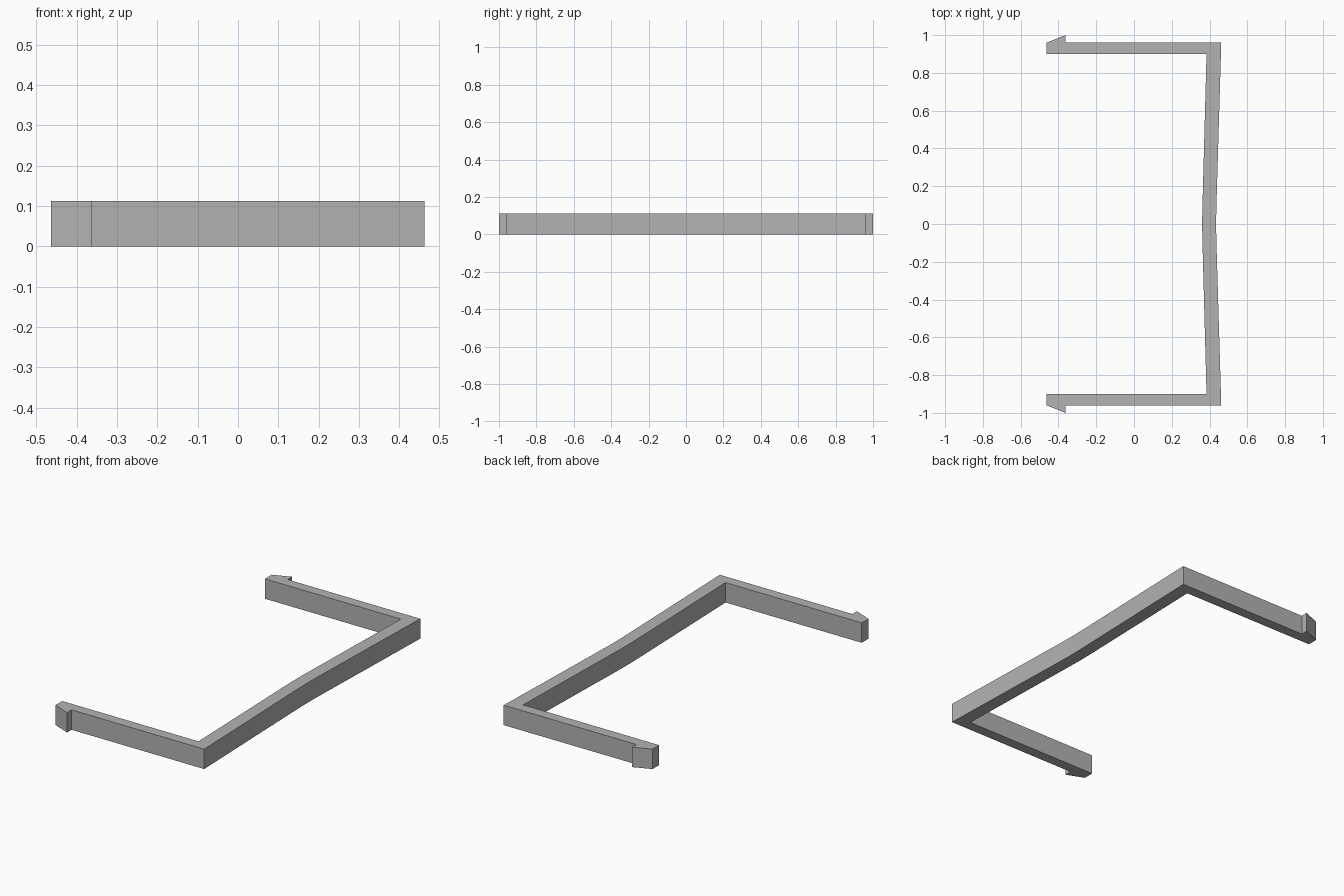
import bpy, bmesh

cube = bpy.data.objects.get("Cube")
if cube:
    bpy.data.objects.remove(cube, do_unlink=True)

HEIGHT = 0.112

grey = bpy.data.materials.new("plain grey")
grey.use_nodes = True
colour = (0.45, 0.45, 0.45, 1)
grey.diffuse_color = colour
grey.node_tree.nodes["Principled BSDF"].inputs["Base Color"].default_value = colour

# Half outline: bowed spine outside, arm, barbed tip, then back along the inside
half = [(0.435, 0.03), (0.437, 0.12), (0.462, 0.96), (-0.363, 0.96), (-0.363, 1.0),
        (-0.463, 0.96), (-0.463, 0.9), (0.384, 0.9), (0.363, 0.12), (0.361, 0.03)]
outline = half + [(x, -y) for x, y in reversed(half)]

# Clip body: the mirrored outline extruded upwards
bm = bmesh.new()
base = bm.faces.new([bm.verts.new((x, y, 0)) for x, y in outline])
top = bmesh.ops.extrude_face_region(bm, geom=[base], use_keep_orig=True)["geom"]
bmesh.ops.translate(bm, vec=(0, 0, HEIGHT),
                    verts=[v for v in top if isinstance(v, bmesh.types.BMVert)])
bmesh.ops.recalc_face_normals(bm, faces=bm.faces)
mesh = bpy.data.meshes.new("clip_bracket")
bm.to_mesh(mesh)
bm.free()
mesh.materials.append(grey)
clip = bpy.data.objects.new("clip_bracket", mesh)
bpy.context.collection.objects.link(clip)

# Soften the gentle bow of the spine, keep the corners sharp
bpy.context.view_layer.objects.active = clip
clip.select_set(True)
bpy.ops.object.shade_smooth_by_angle(angle=0.3)
